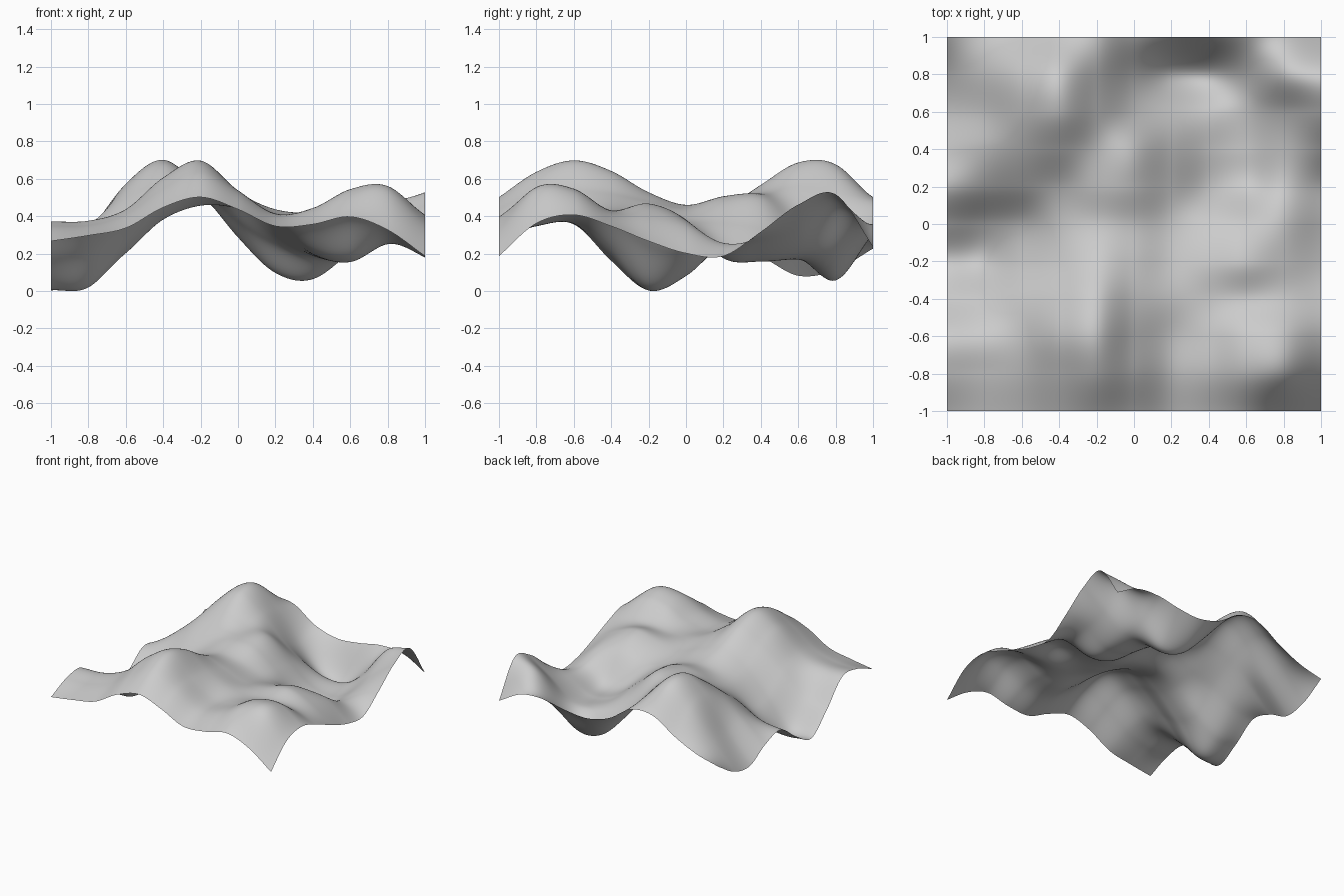
import bpy, bmesh

# Coarse height samples: rows run y = -1..1 (front to back), columns x = -1..1
heights = [
    [.27, .30, .34, .45, .505, .44, .35, .36, .40, .33, .19],
    [.35, .355, .41, .55, .64, .53, .41, .44, .535, .545, .365],
    [.36, .37, .44, .61, .70, .54, .42, .44, .53, .54, .41],
    [.165, .22, .39, .55, .645, .525, .44, .42, .435, .42, .35],
    [.008, .028, .24, .43, .53, .48, .41, .43, .47, .40, .27],
    [.10, .09, .215, .385, .46, .445, .375, .36, .385, .355, .205],
    [.23, .27, .37, .435, .50, .495, .365, .22, .18, .26, .19],
    [.185, .35, .50, .57, .53, .50, .335, .195, .165, .27, .32],
    [.085, .31, .57, .69, .56, .375, .25, .18, .19, .33, .465],
    [.115, .32, .55, .68, .53, .29, .10, .07, .23, .455, .52],
    [.23, .28, .37, .49, .49, .365, .31, .325, .36, .345, .24],
]


def spline(vals, u):
    # Smooth curve through evenly spaced values, u in 0..1
    u = min(max(u, 0), 1)
    p = [2 * vals[0] - vals[1]] + list(vals) + [2 * vals[-1] - vals[-2]]
    s = u * (len(vals) - 1)
    i = min(int(s), len(vals) - 2)
    t = s - i
    a, b, c, d = p[i:i + 4]
    return b + 0.5 * t * (c - a + t * (2 * a - 5 * b + 4 * c - d
                                       + t * (3 * (b - c) + d - a)))


# Terrain sheet: a fine grid lifted to the interpolated heights
N = 120
bm = bmesh.new()
bmesh.ops.create_grid(bm, x_segments=N, y_segments=N, size=1)
columns = {}
for v in bm.verts:
    key = round(v.co.x, 4)
    if key not in columns:
        columns[key] = [spline(r, (v.co.x + 1) / 2) for r in heights]
    v.co.z = spline(columns[key], (v.co.y + 1) / 2)

# Rest the lowest point on the ground
low = min(v.co.z for v in bm.verts)
for v in bm.verts:
    v.co.z -= low
for f in bm.faces:
    f.smooth = True

mesh = bpy.data.meshes.new("terrain")
bm.to_mesh(mesh)
bm.free()
terrain = bpy.data.objects.new("terrain", mesh)
bpy.context.collection.objects.link(terrain)
